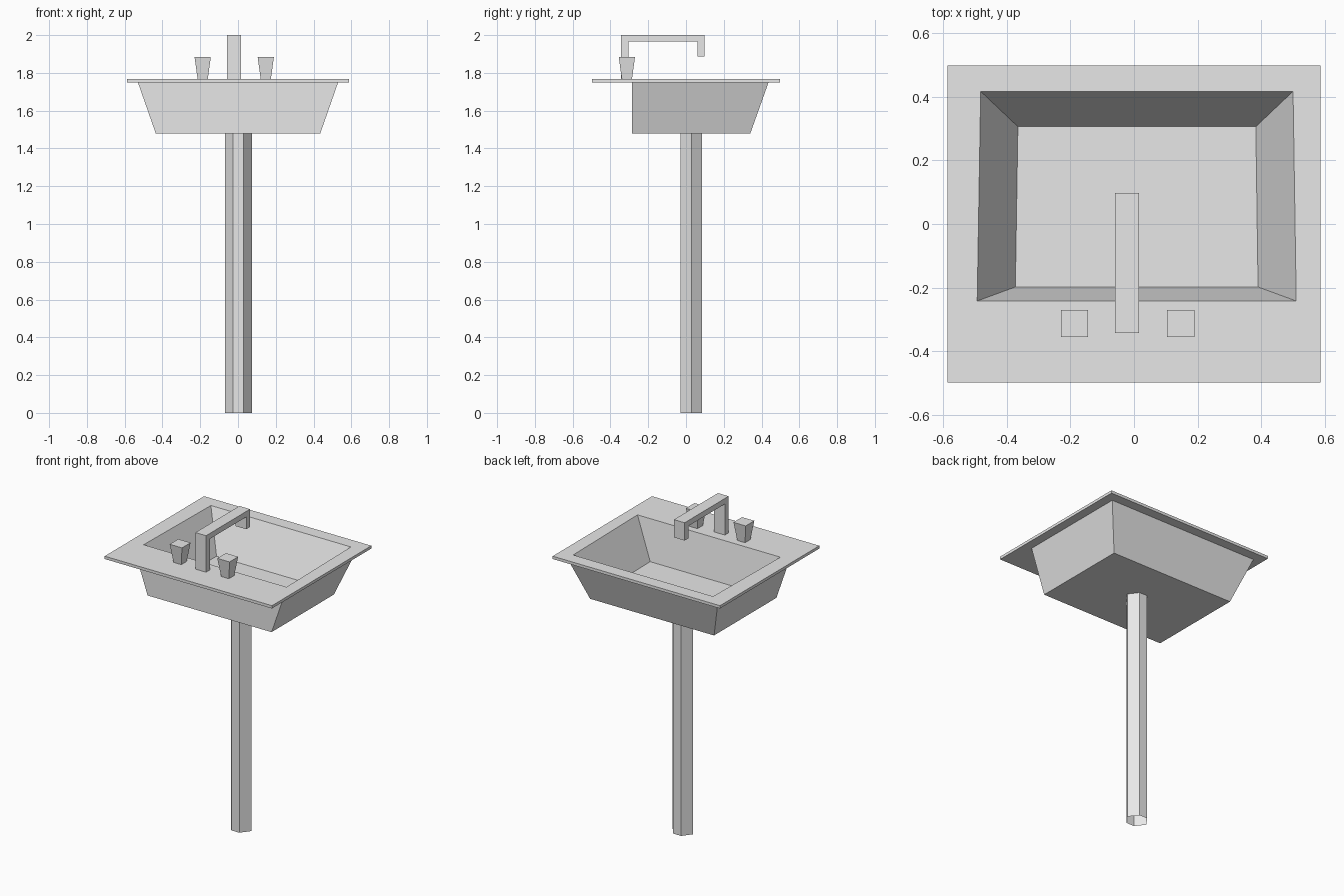
import bpy
import bmesh

cube = bpy.data.objects.get("Cube")
if cube:
    bpy.data.objects.remove(cube, do_unlink=True)

# One grey ceramic colour
grey = bpy.data.materials.new("light grey")
grey.use_nodes = True
grey.diffuse_color = (0.8, 0.8, 0.8, 1)
grey.node_tree.nodes["Principled BSDF"].inputs["Base Color"].default_value = (0.8, 0.8, 0.8, 1)


def rect(x0, x1, y0, y1, z):
    return [(x0, y0, z), (x1, y0, z), (x1, y1, z), (x0, y1, z)]


def loft(name, rings, cap_start=True, cap_end=True):
    """Join rings of points with quads, optionally closing the ends."""
    bm = bmesh.new()
    loops = [[bm.verts.new(p) for p in ring] for ring in rings]
    n = len(loops[0])
    for a, b in zip(loops, loops[1:]):
        for i in range(n):
            j = (i + 1) % n
            bm.faces.new((a[i], a[j], b[j], b[i]))
    if cap_start:
        bm.faces.new(loops[0][::-1])
    if cap_end:
        bm.faces.new(loops[-1])
    mesh = bpy.data.meshes.new(name)
    bm.to_mesh(mesh)
    bm.free()
    mesh.materials.append(grey)
    obj = bpy.data.objects.new(name, mesh)
    bpy.context.collection.objects.link(obj)
    return obj


# Basin: outer shell, thin overhanging rim, then sloped bowl down to its floor
FLOOR, UNDER, RIM, BOWL = 1.478, 1.75, 1.768, 1.52
loft("basin", [
    rect(-0.435, 0.435, -0.285, 0.34, FLOOR),
    rect(-0.53, 0.53, -0.285, 0.437, UNDER),
    rect(-0.587, 0.587, -0.498, 0.498, UNDER),
    rect(-0.587, 0.587, -0.498, 0.498, RIM),
    [(-0.493, -0.242, RIM), (0.51, -0.242, RIM), (0.5, 0.417, RIM), (-0.482, 0.417, RIM)],
    [(-0.373, -0.198, BOWL), (0.39, -0.198, BOWL), (0.383, 0.306, BOWL), (-0.365, 0.306, BOWL)],
])

# Six-sided pedestal, open at the ends
hexagon = [(-0.07, 0.028), (-0.026, -0.03), (0.03, -0.03),
           (0.074, 0.028), (0.03, 0.086), (-0.026, 0.086)]
loft("pedestal", [[(x, y, z) for x, y in hexagon] for z in (0, FLOOR)], False, False)

# Faucet: square bar swept along post, arm and spout with mitred corners
X0, X1 = -0.059, 0.016
path = [((-0.343, RIM), (-0.305, RIM)), ((-0.343, 2.0), (-0.305, 1.965)),
        ((0.098, 2.0), (0.06, 1.965)), ((0.098, 1.887), (0.06, 1.887))]
loft("faucet", [[(X0, *a), (X1, *a), (X1, *b), (X0, *b)] for a, b in path])

# Tap handles, flaring upward
for name, x in (("right_handle", -0.187), ("left_handle", 0.147)):
    loft(name, [rect(x - r, x + r, -0.313 - r, -0.313 + r, z)
                for r, z in ((0.027, RIM), (0.043, 1.885))])
